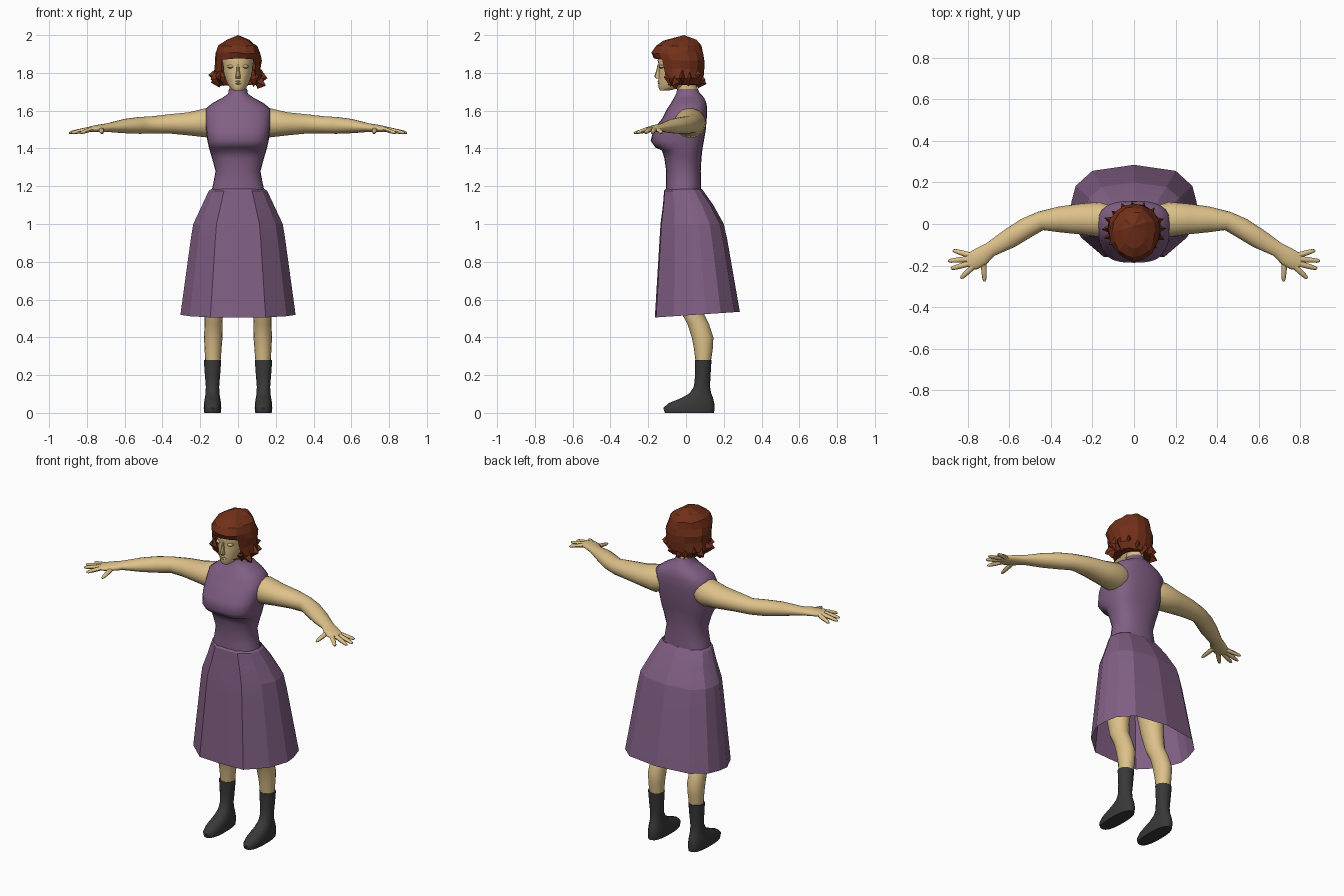
import bpy, bmesh, math, random
from mathutils import Vector
random.seed(4)


def material(name, rgb):
    m = bpy.data.materials.new(name)
    m.diffuse_color = (*rgb, 1)
    return m


SKIN = material("skin", (0.72, 0.53, 0.25))
CLOTH = material("cloth", (0.22, 0.115, 0.23))
HAIR = material("hair", (0.17, 0.03, 0.01))
BOOT = material("boot", (0.04, 0.04, 0.04))


def finish(name, bm, mat, angle=45, mirror=False):
    bmesh.ops.recalc_face_normals(bm, faces=bm.faces)
    me = bpy.data.meshes.new(name)
    bm.to_mesh(me)
    bm.free()
    ob = bpy.data.objects.new(name, me)
    bpy.context.collection.objects.link(ob)
    me.materials.append(mat)
    if angle:
        bpy.ops.object.select_all(action='DESELECT')
        ob.select_set(True)
        bpy.context.view_layer.objects.active = ob
        bpy.ops.object.shade_smooth_by_angle(angle=math.radians(angle))
    if mirror:
        ob.modifiers.new("mirror", 'MIRROR')
    return ob


def add_loft(bm, rings, caps=True):
    vs = [[bm.verts.new(p) for p in r] for r in rings]
    n = len(vs[0])
    for a, b in zip(vs, vs[1:]):
        for i in range(n):
            j = (i + 1) % n
            bm.faces.new((a[i], a[j], b[j], b[i]))
    if caps:
        bm.faces.new(vs[0][::-1])
        bm.faces.new(vs[-1])
    return vs


def level(z, rx, yf, yb, p=2.0, cx=0.0, n=24):
    """Horizontal superellipse ring, first point at the front."""
    pts = []
    for i in range(n):
        a = 2 * math.pi * i / n
        s, c = math.sin(a), -math.cos(a)
        pts.append(Vector((cx + rx * math.copysign(abs(s) ** (2 / p), s),
                           (yf + yb) / 2 + (yb - yf) / 2 * math.copysign(abs(c) ** (2 / p), c), z)))
    return pts


def tube(bm, path, n=14):
    """Tube through (x, y, z, sideways radius, upright radius)."""
    c = [Vector(p[:3]) for p in path]
    rings = []
    for i, p in enumerate(path):
        d = (c[min(i + 1, len(c) - 1)] - c[max(i - 1, 0)]).normalized()
        side = d.cross(Vector((0, 0, 1))).normalized()
        up = side.cross(d)
        rings.append([c[i] + side * p[3] * math.cos(t) + up * p[4] * math.sin(t)
                      for t in (2 * math.pi * k / n for k in range(n))])
    add_loft(bm, rings)


def stack(name, levels, mat, angle=45, mirror=False, cx=0.0, n=24):
    bm = bmesh.new()
    add_loft(bm, [level(*l[:4], p=l[4], cx=l[5] if len(l) > 5 else cx, n=n) for l in levels])
    return finish(name, bm, mat, angle, mirror)


# Bodice with bust and high collar
stack("bodice", [
    (1.16, .143, -.108, .08, 2.3), (1.22, .13, -.105, .08, 2.3), (1.28, .119, -.105, .078, 2.3),
    (1.35, .138, -.115, .082, 2.4), (1.39, .150, -.128, .086, 2.6), (1.405, .154, -.162, .088, 2.9),
    (1.44, .162, -.187, .095, 2.9), (1.50, .170, -.172, .105, 2.8), (1.56, .176, -.125, .11, 2.7),
    (1.61, .172, -.10, .112, 2.6), (1.64, .135, -.08, .108, 2.4), (1.67, .08, -.062, .095, 2.2),
    (1.69, .052, -.052, .075, 2), (1.715, .048, -.047, .062, 2)], CLOTH, 50)

# Panelled skirt, open at the hem
half = [(0, -1), (.48, -.97), (.84, -.55), (1, -.08), (.99, .2), (.92, .55), (.66, .87), (0, 1)]
outline = half + [(-x, y) for x, y in half[-2:0:-1]]
bm = bmesh.new()
rings = []
for z, rx, yf, yb in [(1.185, .142, -.108, .085), (1.175, .155, -.116, .092), (1.10, .19, -.122, .145),
                      (1.00, .237, -.135, .20), (.92, .25, -.14, .218), (.52, .305, -.165, .285)]:
    tilt = .015 if z < .6 else 0
    rings.append([(x * rx, (yf + yb) / 2 + y * (yb - yf) / 2, z + tilt * y) for x, y in outline])
add_loft(bm, rings, caps=False)
finish("skirt", bm, CLOTH, 12)

# Hips hidden under the skirt
stack("hips", [(.93, .17, -.09, .12, 2.2), (1.02, .18, -.10, .13, 2.2), (1.15, .135, -.10, .075, 2.2)], SKIN)

# Bare legs
stack("leg", [
    (.26, .040, .052, .13, 2, .133), (.34, .045, .042, .142, 2, .132), (.40, .049, .03, .145, 2, .131),
    (.47, .047, .008, .122, 2, .13), (.54, .05, -.03, .088, 2, .128), (.64, .06, -.055, .08, 2, .122),
    (.80, .075, -.08, .09, 2, .11), (.96, .085, -.09, .11, 2, .095)], SKIN, mirror=True, n=16)

# Boots
stack("boot", [
    (0, .044, -.112, .148, 2.5), (.025, .047, -.12, .152, 2.5), (.05, .046, -.095, .15, 2.4),
    (.08, .041, -.022, .143, 2.2), (.105, .037, .02, .133, 2.1), (.14, .036, .042, .127, 2),
    (.20, .041, .048, .13, 2), (.28, .047, .047, .135, 2)], BOOT, 50, True, cx=.135, n=18)

# Arms with palm and spread fingers
bm = bmesh.new()
tube(bm, [(.12, .02, 1.54, .07, .07), (.17, .022, 1.535, .084, .078), (.26, .024, 1.53, .074, .062),
          (.36, .022, 1.53, .062, .052), (.45, .015, 1.525, .046, .046), (.52, -.02, 1.522, .05, .045),
          (.60, -.07, 1.518, .048, .038), (.69, -.122, 1.51, .036, .023), (.735, -.155, 1.506, .045, .02),
          (.775, -.178, 1.502, .045, .016), (.80, -.19, 1.50, .034, .011)], 18)
for base, tip in [((.785, -.152), (.872, -.127)), ((.79, -.168), (.895, -.178)), ((.79, -.19), (.882, -.215)),
                  ((.775, -.205), (.835, -.262)), ((.725, -.175), (.72, -.276))]:
    b, t = Vector((*base, 1.502)), Vector((*tip, 1.482))
    path = []
    for f, r in [(0, .014), (.5, .013), (.88, .010), (1, .005)]:
        q = b.lerp(t, f)
        path.append((*q, r, r * .85))
    tube(bm, path, 8)
finish("arm", bm, SKIN, 50, True)

# Neck and head
stack("neck", [(1.66, .045, -.045, .06, 2), (1.72, .044, -.044, .06, 2), (1.80, .05, -.05, .06, 2)], SKIN)
stack("head", [
    (1.708, .026, -.138, -.085, 2), (1.72, .042, -.145, -.03, 2), (1.745, .058, -.146, .03, 2),
    (1.775, .07, -.146, .06, 2.1), (1.81, .078, -.145, .07, 2.2), (1.84, .08, -.144, .075, 2.2),
    (1.865, .085, -.15, .075, 2.2), (1.91, .085, -.14, .07, 2.1), (1.95, .06, -.10, .05, 2)], SKIN)

# Nose, lips and closed lids
bm = bmesh.new()
add_loft(bm, [level(1.77, .013, -.158, -.13, n=8), level(1.78, .014, -.168, -.13, n=8),
              level(1.81, .009, -.158, -.13, n=8), level(1.845, .006, -.15, -.13, n=8)])
add_loft(bm, [level(z, w, y, -.12, n=12) for z, w, y in
              [(1.738, .012, -.145), (1.744, .02, -.151), (1.749, .024, -.147), (1.754, .018, -.152), (1.76, .01, -.146)]])
for s in (-1, 1):
    add_loft(bm, [level(z, w, y, -.10, cx=s * .037, n=12) for z, w, y in
                  [(1.824, .012, -.136), (1.83, .02, -.142), (1.838, .018, -.141), (1.843, .01, -.136)]])
finish("face_features", bm, SKIN, 40)

# Faceted bob of hair, opened around the face
N = 16
bm = bmesh.new()
rings = [level(*l, n=N) for l in [
    (1.972, .062, -.115, .06), (1.945, .103, -.16, .083), (1.905, .117, -.18, .092), (1.868, .125, -.166, .096),
    (1.82, .124, -.152, .096), (1.77, .130, -.145, .094), (1.735, .105, -.125, .08), (1.735, .062, -.09, .055)]]
for k, r in enumerate(rings):
    for i, p in enumerate(r):
        j = .005 if k < 7 else 0
        p += Vector((random.uniform(-j, j), random.uniform(-j, j), random.uniform(-j, j)))
        if k == 3 and i in (0, 1, N - 1):
            p.z += (.012, .002)[i != 0]
vs = add_loft(bm, rings, caps=False)
top = bm.verts.new((0, -.01, 2.0))
for i in range(N):
    bm.faces.new((vs[0][i], vs[0][(i + 1) % N], top))
hole = [f for f in bm.faces if f.calc_center_median().z < 1.865
        and f.calc_center_median().y < -.095 and abs(f.calc_center_median().x) < .09]
bmesh.ops.delete(bm, geom=hole, context='FACES')
# Flicked-out curls along the lower edge
for i in range(13):
    a = math.radians(50 + i * 260 / 12)
    out = Vector((math.sin(a), -math.cos(a), 0))
    side = Vector((math.cos(a), math.sin(a), 0))
    mid = Vector((.128 * out.x, -.025 + .108 * out.y, 1.765 + random.uniform(-.012, .012)))
    base = [bm.verts.new(mid + v) for v in (side * .027 - out * .02, Vector((0, 0, .045)) - out * .005,
                                            -side * .027 - out * .02, Vector((0, 0, -.038)) - out * .02)]
    tip = bm.verts.new(mid + out * random.uniform(.018, .03) + side * random.uniform(-.012, .012)
                       + Vector((0, 0, random.uniform(-.03, .022))))
    for k in range(4):
        bm.faces.new((base[k], base[(k + 1) % 4], tip))
    bm.faces.new(base[::-1])
finish("hair", bm, HAIR, 0)
